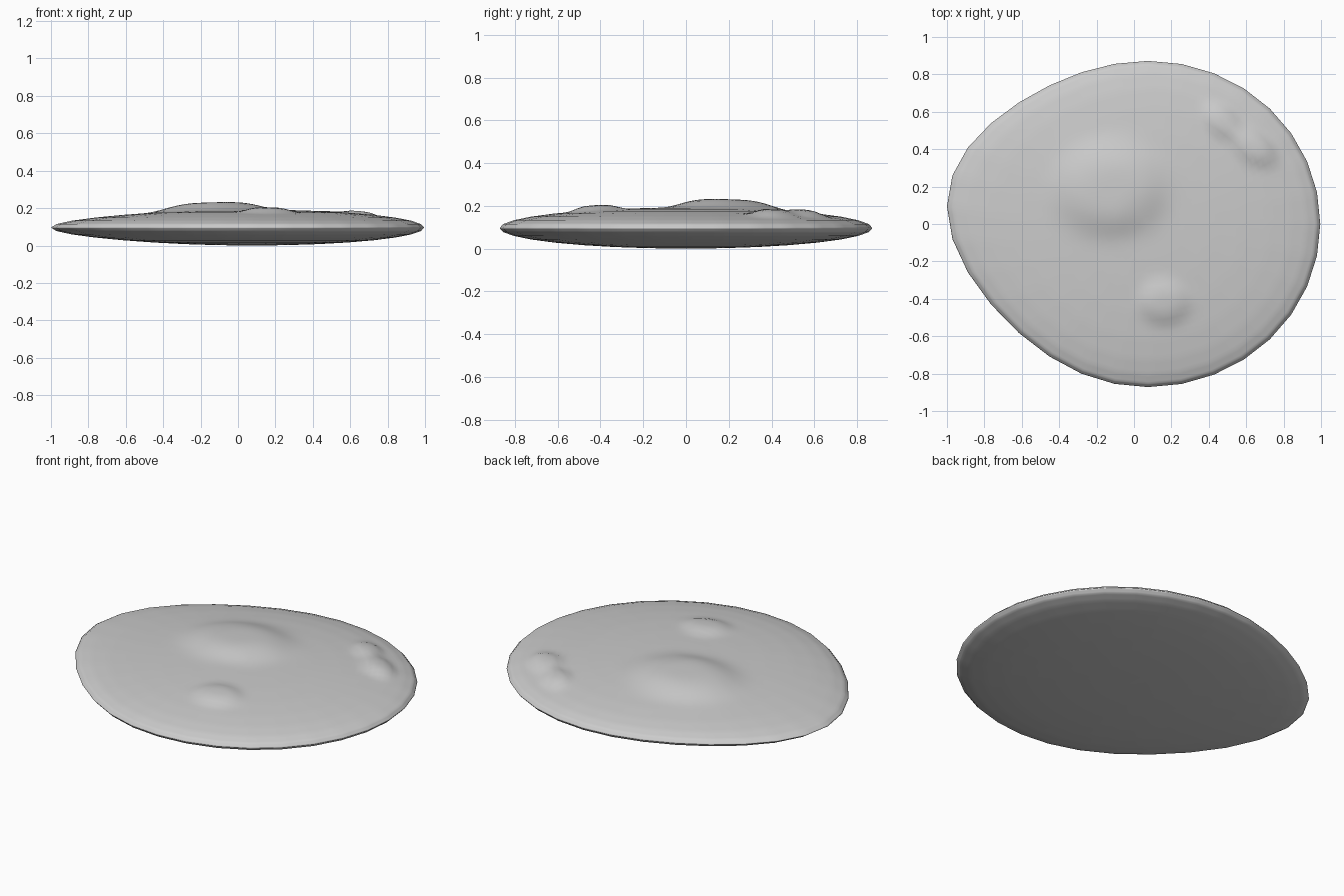
import bpy, bmesh, math

if "Cube" in bpy.data.objects:
    bpy.data.objects.remove(bpy.data.objects["Cube"])

# Bumps on the upper face: x, y, radius in x, radius in y, height, turn
BUMPS = [
    (-0.13, 0.19, 0.26, 0.22, 0.043, 0.0),
    (0.16, -0.42, 0.12, 0.10, 0.024, 0.0),
    (0.47, 0.55, 0.10, 0.065, 0.024, -0.75),
    (0.64, 0.41, 0.12, 0.07, 0.027, -0.65),
]


def bump_height(x, y):
    total = 0.0
    for cx, cy, rx, ry, h, turn in BUMPS:
        dx, dy = x - cx, y - cy
        u = (dx * math.cos(turn) + dy * math.sin(turn)) / rx
        v = (dy * math.cos(turn) - dx * math.sin(turn)) / ry
        total += h * math.exp(-0.8 * (u * u + v * v) ** 2)
    return total


bm = bmesh.new()
bmesh.ops.create_uvsphere(bm, u_segments=32, v_segments=16, radius=1)

# Flattened body, its left side drawn out and slightly back
for v in bm.verts:
    x, y, z = v.co
    s = max(0.0, -x)
    v.co = (0.075 + 0.921 * x - 0.154 * s ** 4,
            0.872 * y + 0.095 * s ** 3,
            0.095 + 0.096 * z)

# Finer faces to carry the raised bumps
bmesh.ops.subdivide_edges(bm, edges=bm.edges[:], cuts=3, use_grid_fill=True)
for v in bm.verts:
    if v.co.z > 0.105:
        v.co.z += bump_height(v.co.x, v.co.y)

# Stand on the ground
low = min(v.co.z for v in bm.verts)
for v in bm.verts:
    v.co.z -= low
for f in bm.faces:
    f.smooth = True

mesh = bpy.data.meshes.new("flat_body")
bm.to_mesh(mesh)
bm.free()
body = bpy.data.objects.new("flat_body", mesh)
bpy.context.collection.objects.link(body)
